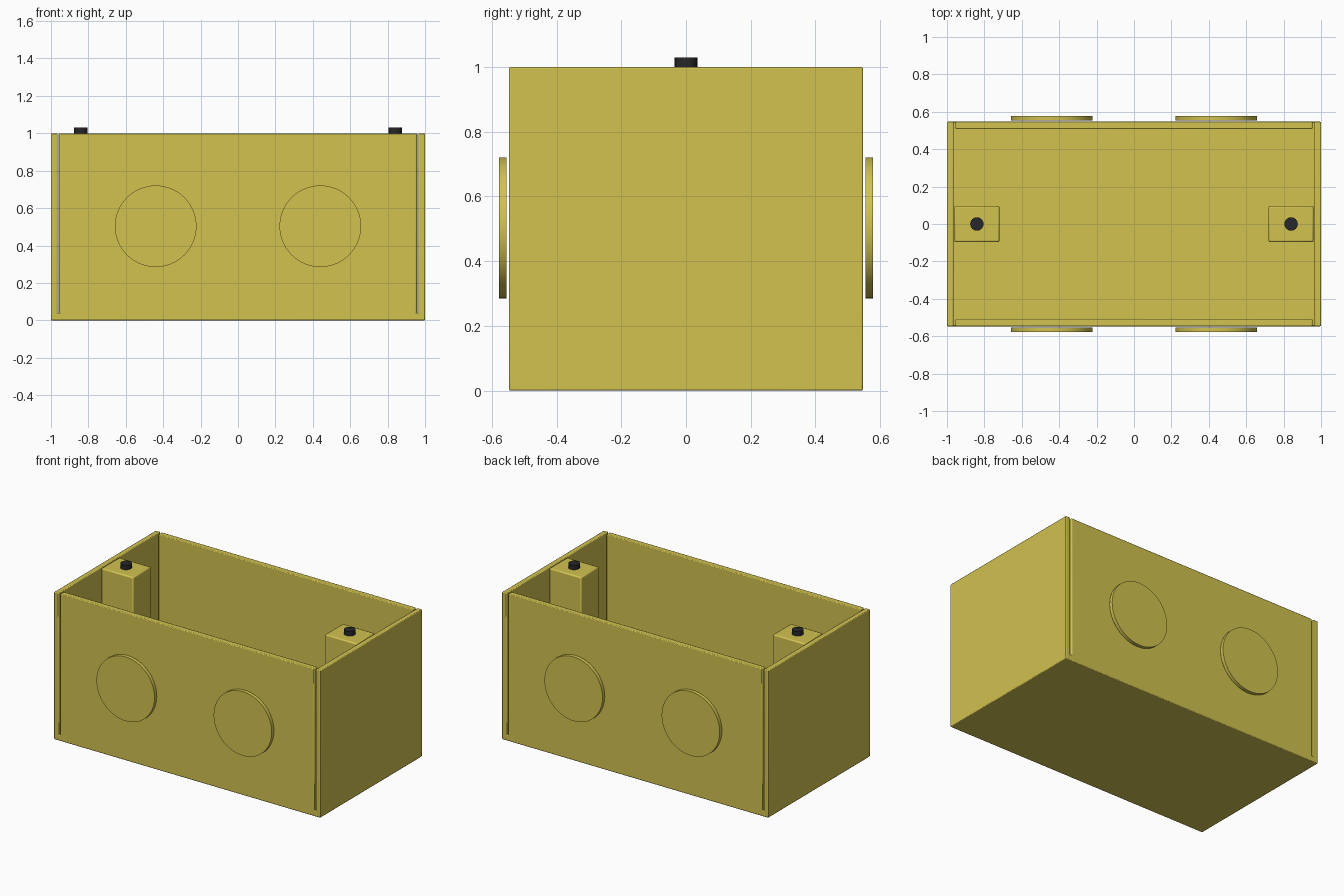
import bpy
import bmesh
import math
from mathutils import Matrix

cube = bpy.data.objects.get("Cube")
if cube:
    bpy.data.objects.remove(cube, do_unlink=True)


def material(name, color):
    m = bpy.data.materials.new(name)
    m.use_nodes = True
    m.diffuse_color = color
    m.node_tree.nodes["Principled BSDF"].inputs["Base Color"].default_value = color
    return m


yellow = material("mustard yellow", (0.64, 0.54, 0.08, 1))
black = material("screw black", (0.02, 0.02, 0.023, 1))


def make_object(name, bm, mat, bevel=0, smooth=True):
    bmesh.ops.recalc_face_normals(bm, faces=bm.faces)
    mesh = bpy.data.meshes.new(name)
    bm.to_mesh(mesh)
    bm.free()
    mesh.materials.append(mat)
    obj = bpy.data.objects.new(name, mesh)
    bpy.context.collection.objects.link(obj)
    if bevel:
        mod = obj.modifiers.new("Bevel", "BEVEL")
        mod.width = bevel
        mod.segments = 2
    if smooth:
        bpy.ops.object.select_all(action="DESELECT")
        obj.select_set(True)
        bpy.context.view_layer.objects.active = obj
        bpy.ops.object.shade_smooth_by_angle(angle=math.radians(40))
    return obj


def cylinder(name, radius, depth, sides, matrix, mat, smooth):
    bm = bmesh.new()
    bmesh.ops.create_cone(bm, cap_ends=True, segments=sides, radius1=radius,
                          radius2=radius, depth=depth, matrix=matrix)
    return make_object(name, bm, mat, smooth=smooth)


# Open box: floor slab with end walls and side walls raised from it,
# leaving a narrow slot where the walls meet
HALF_Y, FLOOR, HEIGHT = 0.547, 0.04, 1.0
xs = [-1, -0.965, -0.954, 0.954, 0.965, 1]
ys = [-HALF_Y, -0.508, 0.508, HALF_Y]
bm = bmesh.new()
grid = [[bm.verts.new((x, y, 0)) for y in ys] for x in xs]
base = [bm.faces.new((grid[i][j], grid[i + 1][j], grid[i + 1][j + 1], grid[i][j + 1]))
        for i in range(len(xs) - 1) for j in range(len(ys) - 1)]


def raise_faces(faces, height, keep):
    region = bmesh.ops.extrude_face_region(bm, geom=faces, use_keep_orig=keep)
    verts = [g for g in region["geom"] if isinstance(g, bmesh.types.BMVert)]
    bmesh.ops.translate(bm, verts=verts, vec=(0, 0, height))
    return [g for g in region["geom"] if isinstance(g, bmesh.types.BMFace)]


top = raise_faces(base, FLOOR, True)
walls = []
for f in top:
    c = f.calc_center_median()
    if abs(c.x) > 0.97 or (abs(c.x) < 0.9 and abs(c.y) > 0.5):
        walls.append(f)
raise_faces(walls, HEIGHT - FLOOR, False)
bmesh.ops.dissolve_limit(bm, angle_limit=0.01, verts=bm.verts, edges=bm.edges)
make_object("open_box", bm, yellow, bevel=0.005)

# Mounting posts with screws at both ends
for side, sx in (("left", 1), ("right", -1)):
    bm = bmesh.new()
    size = Matrix.Diagonal((0.24, 0.194, HEIGHT - 0.02, 1))
    place = Matrix.Translation((sx * 0.84, 0, (HEIGHT + 0.02) / 2))
    bmesh.ops.create_cube(bm, size=1, matrix=place @ size)
    make_object(side + "_mounting_post", bm, yellow, bevel=0.008)
    cylinder(side + "_screw_head", 0.036, 0.05, 16,
             Matrix.Translation((sx * 0.84, 0, 1.005)), black, False)

# Round knockout discs on the front and back walls
for face, sy in (("front", -1), ("back", 1)):
    for side, sx in (("left", 1), ("right", -1)):
        place = Matrix.Translation((sx * 0.44, sy * 0.566, 0.503))
        cylinder(f"{face}_{side}_knockout", 0.218, 0.024, 64,
                 place @ Matrix.Rotation(math.pi / 2, 4, "X"), yellow, True)
